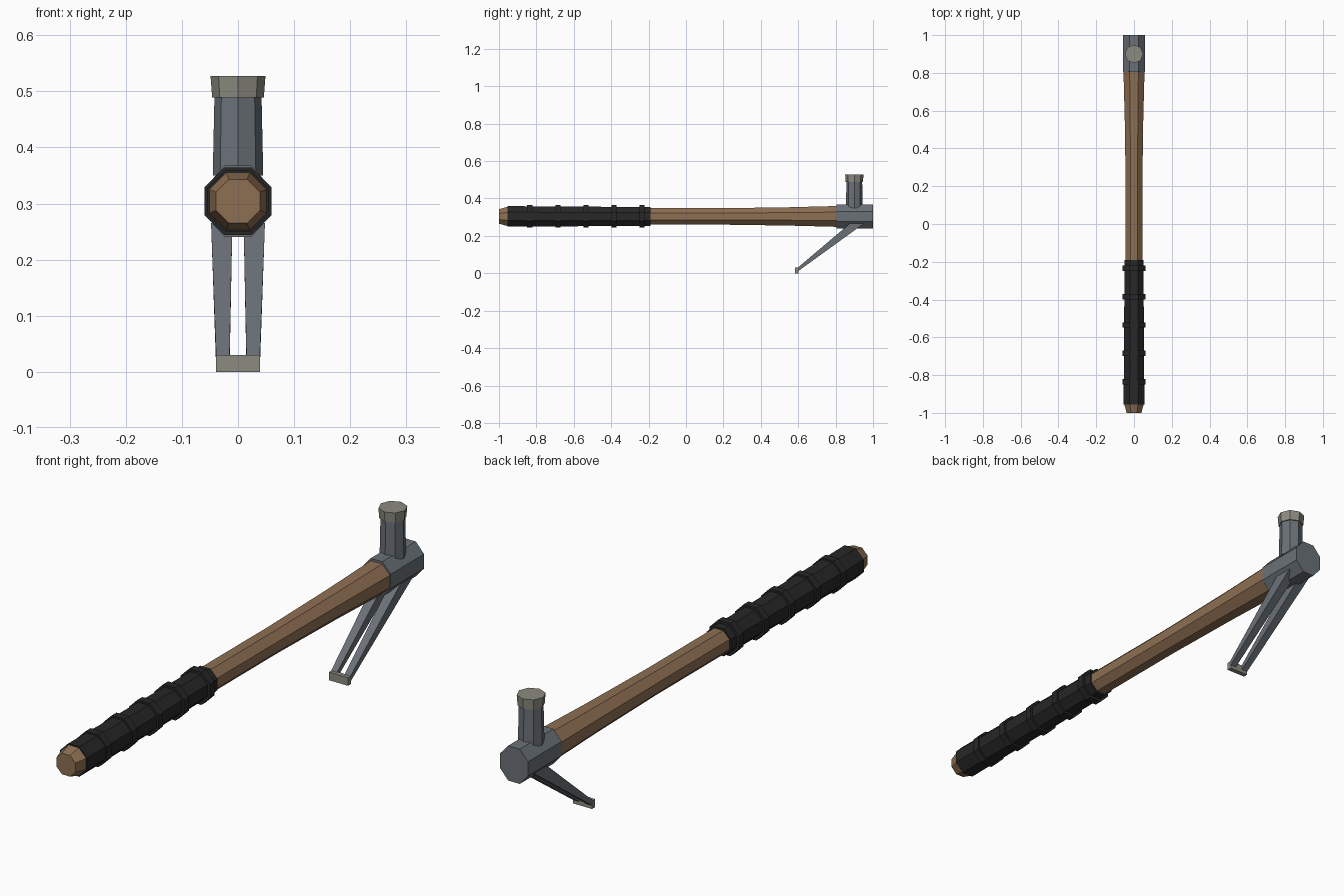
import bpy, bmesh, math

if "Cube" in bpy.data.objects:
    bpy.data.objects.remove(bpy.data.objects["Cube"], do_unlink=True)

AXIS_Z = 0.304


def material(name, rgb):
    m = bpy.data.materials.new(name)
    m.use_nodes = True
    color = (*rgb, 1)
    m.diffuse_color = color
    bsdf = next(n for n in m.node_tree.nodes if n.type == 'BSDF_PRINCIPLED')
    bsdf.inputs["Base Color"].default_value = color
    return m


wood = material("brown wood", (0.27, 0.16, 0.085))
rubber = material("black rubber", (0.02, 0.02, 0.02))
steel = material("blue grey steel", (0.145, 0.165, 0.185))
worn = material("pale worn steel", (0.26, 0.26, 0.215))


def loft(name, sections, mat):
    """Skin a list of matching point loops and cap both ends."""
    bm = bmesh.new()
    loops = [[bm.verts.new(p) for p in s] for s in sections]
    n = len(loops[0])
    for a, b in zip(loops, loops[1:]):
        for i in range(n):
            j = (i + 1) % n
            bm.faces.new((a[i], a[j], b[j], b[i]))
    bm.faces.new(loops[0][::-1])
    bm.faces.new(loops[-1])
    bmesh.ops.recalc_face_normals(bm, faces=bm.faces)
    mesh = bpy.data.meshes.new(name)
    bm.to_mesh(mesh)
    bm.free()
    mesh.materials.append(mat)
    obj = bpy.data.objects.new(name, mesh)
    bpy.context.collection.objects.link(obj)
    return obj


def oct_y(y, half_x, half_z=None):
    """Octagon across the handle axis, flat side up."""
    half_z = half_z or half_x
    k = 1 / math.cos(math.pi / 8)
    angles = [math.pi / 8 + i * math.pi / 4 for i in range(8)]
    return [(half_x * k * math.cos(a), y, AXIS_Z + half_z * k * math.sin(a)) for a in angles]


def oct_z(z, r):
    """Octagon around the striking post, corner forward."""
    angles = [i * math.pi / 4 for i in range(8)]
    return [(r * math.cos(a), 0.9 + r * math.sin(a), z) for a in angles]


# Handle with chamfered butt and flared top
loft("handle", [oct_y(y, r) for y, r in
     [(-1, 0.039), (-0.955, 0.051), (-0.2, 0.044), (0.2, 0.044), (0.55, 0.049), (0.82, 0.056)]], wood)

# Grip sleeve and its raised bands
loft("grip", [oct_y(-0.955, 0.055), oct_y(-0.19, 0.05)], rubber)
for i in range(5):
    y = -0.835 + i * 0.15
    loft(f"grip_band_{i + 1}", [oct_y(y - 0.014, 0.06), oct_y(y + 0.014, 0.06)], rubber)

# Head block, striking post and face
loft("head_block", [oct_y(0.805, 0.057, 0.064), oct_y(1.0, 0.057, 0.064)], steel)
loft("striking_post", [oct_z(0.35, 0.045), oct_z(0.49, 0.042)], steel)
loft("striking_face", [oct_z(0.489, 0.046), oct_z(0.527, 0.049)], worn)

# Two claw prongs joined by the tip plate
for side, sign in (("left", 1), ("right", -1)):
    root = [(sign * x, y, z) for x, y, z in
            [(0.01, 0.875, 0.265), (0.048, 0.875, 0.265), (0.048, 0.95, 0.265), (0.01, 0.95, 0.265)]]
    tip = [(sign * x, y, z) for x, y, z in
           [(0.015, 0.595, 0.028), (0.039, 0.595, 0.028), (0.039, 0.595, 0.008), (0.015, 0.595, 0.008)]]
    loft(f"claw_prong_{side}", [root, tip], steel)

loft("claw_tip", [[(x, y, z) for x, z in [(-0.039, 0), (0.039, 0), (0.039, 0.03), (-0.039, 0.03)]]
                  for y in (0.584, 0.602)], worn)
